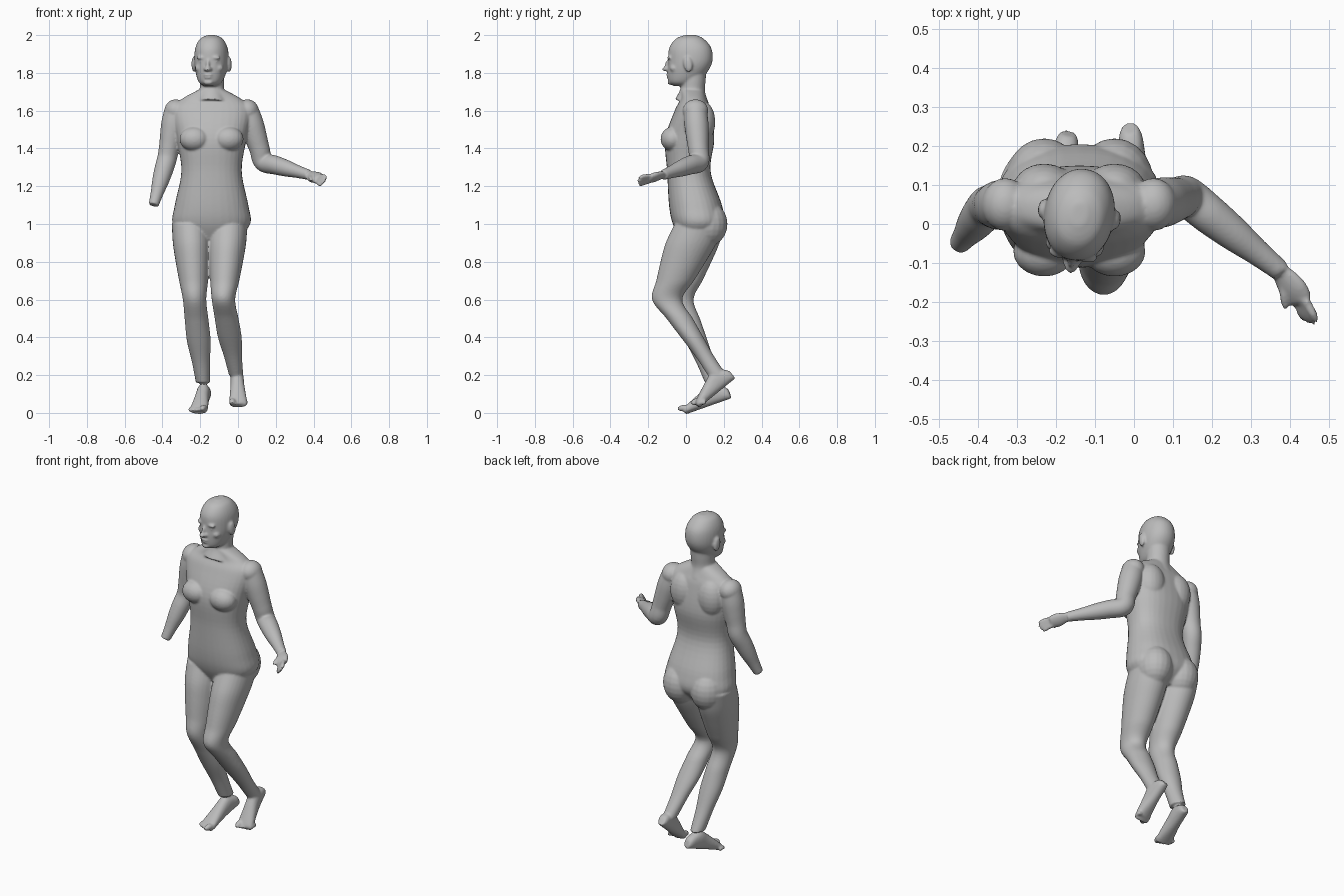
import bpy, bmesh, math
from mathutils import Vector, Matrix

cube = bpy.data.objects.get("Cube")
if cube:
    bpy.data.objects.remove(cube)

GREY = (0.5, 0.5, 0.5, 1)
clay = bpy.data.materials.new("grey_clay")
clay.use_nodes = True
clay.diffuse_color = GREY
clay.node_tree.nodes["Principled BSDF"].inputs["Base Color"].default_value = GREY

bm = bmesh.new()
SIDES = 32
UP = Vector((0, 0, 1))


def smooth_rows(rows, steps=6):
    """Catmull-Rom interpolation between rows of numbers."""
    last = len(rows) - 1
    result = []
    for i in range(last):
        before, start, end, after = (rows[min(max(i + k, 0), last)] for k in (-1, 0, 1, 2))
        for step in range(steps):
            t = step / steps
            result.append([b + t / 2 * (c - a + t * (2*a - 5*b + 4*c - d + t * (3*(b - c) + d - a)))
                           for a, b, c, d in zip(before, start, end, after)])
    return result + [list(rows[-1])]


def skin_rings(rings):
    """Bridge rings of points into a closed surface."""
    loops = [[bm.verts.new(point) for point in ring] for ring in rings]
    faces = [bm.faces.new(loops[0]), bm.faces.new(loops[-1])]
    for lower, upper in zip(loops, loops[1:]):
        for i in range(SIDES):
            j = (i + 1) % SIDES
            faces.append(bm.faces.new((lower[i], lower[j], upper[j], upper[i])))
    bmesh.ops.recalc_face_normals(bm, faces=faces)


def oval(centre, across, along, power=2.0):
    """Superellipse ring around a centre, spanned by two half axes."""
    points = []
    for i in range(SIDES):
        angle = math.tau * i / SIDES
        c, s = (math.copysign(abs(v) ** (2 / power), v) for v in (math.cos(angle), math.sin(angle)))
        points.append(centre + across * c + along * s)
    return points


def trunk(rows, place, power):
    """Level sections, each given by height, half width, front and back."""
    skin_rings([[place @ point for point in
                 oval(Vector((0, (front + back) / 2, z)), Vector((half, 0, 0)),
                      Vector((0, (back - front) / 2, 0)), power)]
                for z, half, front, back in smooth_rows(rows)])


def through_joints(joints, profile):
    """Spread profile rows evenly along a chain of joints."""
    rows = []
    for i, row in enumerate(profile):
        t = i / (len(profile) - 1) * (len(joints) - 1)
        k = min(int(t), len(joints) - 2)
        rows.append((*joints[k].lerp(joints[k + 1], t - k), *row))
    return smooth_rows(rows)


def tube(joints, radii, flat=1.0, roll=0.0):
    """Sections square to a chain of joints."""
    rows = through_joints(joints, [(r,) for r in radii])
    points = [Vector(row[:3]) for row in rows]
    headings = [(points[min(i + 1, len(points) - 1)] - points[max(i - 1, 0)]).normalized()
                for i in range(len(points))]
    across = headings[0].cross(Vector((0, 1, 0)) if abs(headings[0].z) > 0.9 else UP).normalized()
    across.rotate(Matrix.Rotation(roll, 3, headings[0]))
    rings, previous = [], headings[0]
    for point, heading, row in zip(points, headings, rows):
        across.rotate(previous.rotation_difference(heading))
        previous = heading
        rings.append(oval(point, across * row[3], across.cross(heading) * row[3] * flat))
    skin_rings(rings)


def blob(place, centre, size, tilt=0.0):
    matrix = (place @ Matrix.Translation(centre) @ Matrix.Rotation(tilt, 4, "X")
              @ Matrix.Diagonal((*size, 1)))
    bmesh.ops.create_uvsphere(bm, u_segments=20, v_segments=12, radius=1, matrix=matrix)


def pair(place, centre, size, tilt=0.0):
    """The same blob on both sides."""
    x, y, z = centre
    for side in (-1, 1):
        blob(place, (side * x, y, z), size, tilt)


def digit(base, tip, radius):
    middle = base.lerp(tip, 0.5) + UP * radius * 0.3
    tube([base, middle, tip], [radius, radius, radius, radius * 0.9, radius * 0.4])


LEG_PROFILE = [(.1, .13), (.1, .135), (.09, .12), (.077, .1), (.062, .08),
               (.063, .07), (.063, .06), (.048, .05), (.038, .05)]


def leg(hip, knee, ankle):
    """Level ovals following the hip, knee and ankle."""
    rows = through_joints([Vector(hip), Vector(knee), Vector(ankle)], LEG_PROFILE)
    skin_rings([oval(Vector((x, y, z)), Vector((wide, 0, 0)), Vector((0, deep, 0)))
                for x, y, z, wide, deep in rows])


FOOT_PROFILE = [(-.1, .02, .05), (0, .03, .075), (.25, .035, .105),
                (.5, .037, .09), (1, .047, .045), (1.1, .04, .03)]


def foot(heel, ball, toe_reach, inner):
    """Flat-soled loft from heel to ball, then five toes, the big one inside."""
    heel, ball, toe_reach = Vector(heel), Vector(ball), Vector(toe_reach)
    sole = ball - heel
    across = sole.cross(UP).normalized()
    lift = across.cross(sole).normalized()
    skin_rings([oval(heel + sole * t + lift * tall / 2, across * wide, lift * tall / 2, 2.3)
                for t, wide, tall in smooth_rows(FOOT_PROFILE)])
    for i in range(5):
        radius = .011 if i else .017
        base = ball + Vector((inner * (.03 - i * .018), i * .005, radius + .004))
        digit(base, base + toe_reach * (1 - i * .09), radius)


def arm(shoulder, elbow, wrist):
    joints = [Vector(shoulder), Vector(elbow), Vector(wrist)]
    tube(joints, [.06, .064, .06, .054, .052, .05, .044, .034, .027])
    blob(Matrix.Translation(joints[0]), (0, 0, 0), (.06, .068, .06))


# torso with breasts, shoulder blades and buttocks
body_place = Matrix.Translation((-.14, 0, 0))
trunk([(1.71, .07, -.03, .09), (1.66, .16, -.03, .11), (1.6, .21, -.06, .13),
       (1.45, .185, -.11, .15), (1.28, .16, -.1, .13), (1.1, .195, -.09, .19),
       (1, .205, -.07, .2), (.92, .13, -.03, .13)], body_place, 2.3)
pair(body_place, (.09, -.07, 1.45), (.08, .065, .065))
pair(body_place, (.09, .09, 1.54), (.08, .065, .11))
pair(body_place, (.09, .11, 1), (.1, .11, .12))

# neck
tube([Vector((-.14, .03, 1.65)), Vector((-.135, .045, 1.82))], [.09, .066, .064, .064])

# head, turned a little to its right
head_place = Matrix.Translation((-.14, .025, 0)) @ Matrix.Rotation(math.radians(-9), 4, "Z")
trunk([(2, .02, -.03, .03), (1.98, .06, -.08, .07), (1.93, .085, -.115, .11),
       (1.86, .09, -.12, .115), (1.8, .08, -.122, .085), (1.75, .06, -.115, .03),
       (1.73, .03, -.09, 0)], head_place, 2.1)

# face and ears
blob(head_place, (0, -.136, 1.82), (.016, .018, .012))
blob(head_place, (0, -.122, 1.845), (.01, .016, .034), -.35)
blob(head_place, (0, -.122, 1.79), (.024, .01, .006))
blob(head_place, (0, -.12, 1.775), (.02, .01, .006))
blob(head_place, (0, -.11, 1.75), (.026, .014, .014))
pair(head_place, (.035, -.104, 1.88), (.03, .016, .01))
pair(head_place, (.035, -.1, 1.86), (.016, .014, .008))
pair(head_place, (.05, -.08, 1.825), (.026, .024, .022))
pair(head_place, (.013, -.127, 1.82), (.01, .012, .01))
pair(head_place, (.095, 0, 1.845), (.012, .024, .042), .15)

# legs and feet
leg((-.05, .07, 1), (-.077, -.1, .6), (-.01, .165, .2))
foot((-.01, .245, .17), (0, .085, .04), (0, -.06, -.01), -1)
leg((-.25, .07, 1), (-.23, -.04, .6), (-.185, .15, .16))
foot((-.17, .22, .07), (-.205, .02, 0), (-.015, -.065, 0), 1)

# arms, the right one ending at the wrist
left_wrist = Vector((.375, -.12, 1.26))
arm((.05, .05, 1.6), (.135, .07, 1.33), left_wrist)
arm((-.33, .05, 1.6), (-.375, .045, 1.35), (-.447, -.05, 1.1))

# left hand: palm, four fingers and thumb
knuckles = Vector((.428, -.195, 1.24))
tube([left_wrist, knuckles], [.026, .036, .04, .034], 0.5, 0.6)
spread = Vector((-.024, 0, -.032))
for i in range(4):
    offset = spread * (i / 3 - 0.5)
    length = 1 - abs(i - 1.3) * 0.1
    digit(knuckles + offset, knuckles + offset * 1.3 + Vector((.03, -.065, -.02)) * length, .011)
digit(Vector((.38, -.15, 1.25)), Vector((.388, -.22, 1.23)), .011)

# fuse everything into one smooth body
mesh = bpy.data.meshes.new("body")
bm.to_mesh(mesh)
bm.free()
body = bpy.data.objects.new("body", mesh)
bpy.context.collection.objects.link(body)
mesh.materials.append(clay)
fuse = body.modifiers.new("fuse", "REMESH")
fuse.mode = "VOXEL"
fuse.voxel_size = 0.006
fuse.use_smooth_shade = True
relax = body.modifiers.new("relax", "SMOOTH")
relax.factor = 0.5
relax.iterations = 6
